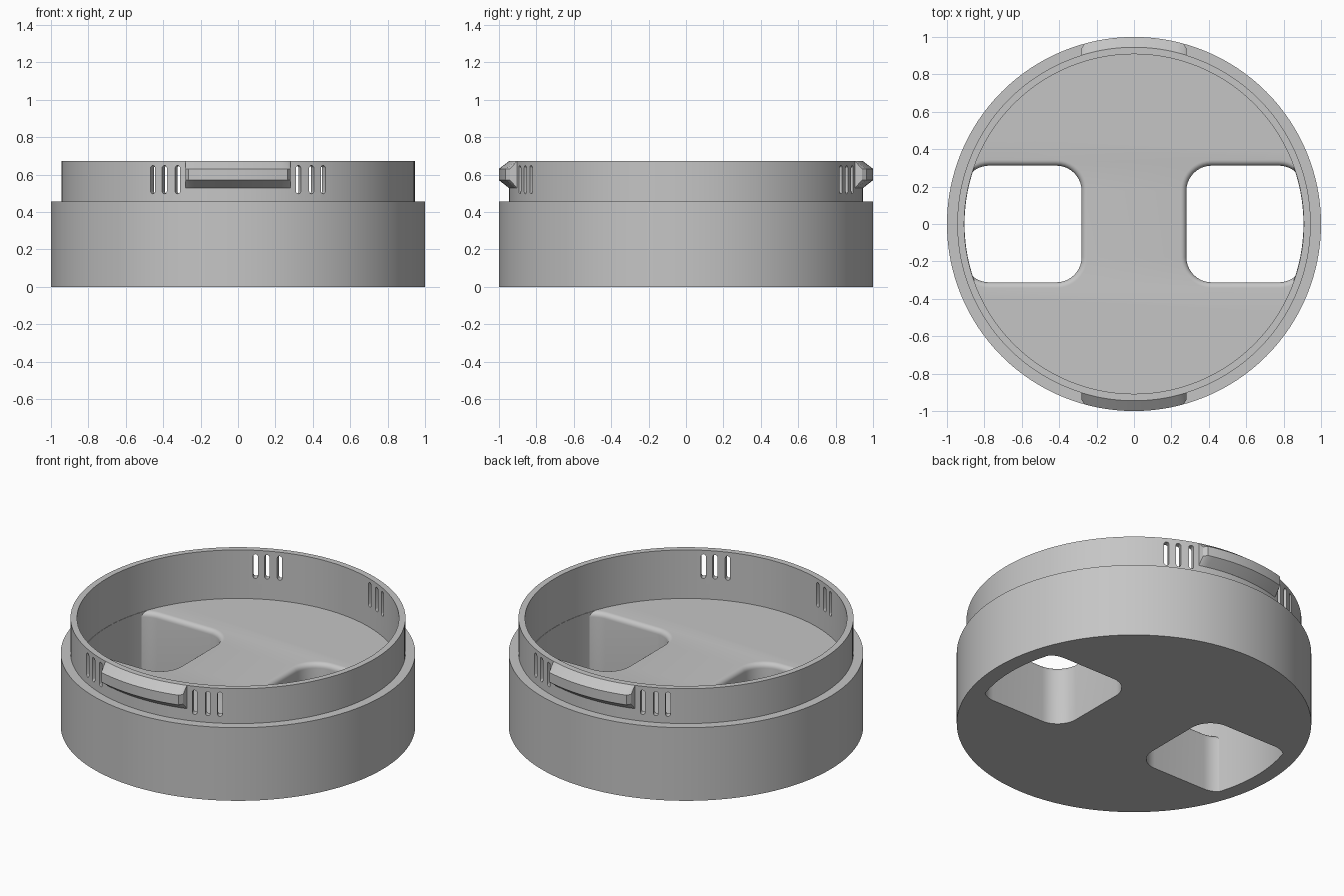
import bpy
import bmesh
from math import sin, cos, pi, radians, sqrt
from mathutils import Matrix

cube = bpy.data.objects.get("Cube")
if cube:
    bpy.data.objects.remove(cube, do_unlink=True)

grey = bpy.data.materials.new("plain grey")
grey.use_nodes = True
colour = (0.56, 0.56, 0.56, 1)
grey.diffuse_color = colour
grey.node_tree.nodes["Principled BSDF"].inputs["Base Color"].default_value = colour

RIM_OUT, RIM_IN, FLOOR, SHOULDER, TOP = 0.945, 0.908, 0.37, 0.455, 0.672


def loft(name, rings):
    """Closed solid through a list of equal-length point rings, capped at both ends."""
    bm = bmesh.new()
    loops = [[bm.verts.new(p) for p in ring] for ring in rings]
    n = len(loops[0])
    for a, b in zip(loops, loops[1:]):
        for i in range(n):
            j = (i + 1) % n
            bm.faces.new((a[i], a[j], b[j], b[i]))
    bm.faces.new(loops[0][::-1])
    bm.faces.new(loops[-1])
    bmesh.ops.recalc_face_normals(bm, faces=bm.faces)
    mesh = bpy.data.meshes.new(name)
    bm.to_mesh(mesh)
    bm.free()
    mesh.materials.append(grey)
    obj = bpy.data.objects.new(name, mesh)
    bpy.context.collection.objects.link(obj)
    return obj


def circle(r, z, n=128):
    return [(r * cos(2 * pi * i / n), r * sin(2 * pi * i / n), z) for i in range(n)]


def activate(obj):
    bpy.ops.object.select_all(action="DESELECT")
    obj.select_set(True)
    bpy.context.view_layer.objects.active = obj


def boolean(obj, cutter, operation):
    """Apply a boolean and throw the cutter away."""
    activate(obj)
    mod = obj.modifiers.new("cut", "BOOLEAN")
    mod.operation, mod.solver, mod.object = operation, "EXACT", cutter
    bpy.ops.object.modifier_apply(modifier=mod.name)
    bpy.data.objects.remove(cutter, do_unlink=True)


def smooth(obj):
    activate(obj)
    bpy.ops.object.shade_smooth_by_angle(angle=radians(30))


# Stepped round body with an open tray on top
profile = [(1, 0), (1, SHOULDER), (RIM_OUT, SHOULDER), (RIM_OUT, TOP),
           (RIM_IN, TOP), (RIM_IN, FLOOR)]
body = loft("round_body", [circle(r, z) for r, z in profile])


# Rounded square openings, flared at the floor and bounded by the rim
def rounded_rect(side, offset, z, steps=10):
    x0, x1, y1, r = 0.28, 0.91, 0.312, 0.135
    corners = [(x1 - r, y1 - r), (x0 + r, y1 - r), (x0 + r, r - y1), (x1 - r, r - y1)]
    ring = []
    for k, (cx, cy) in enumerate(corners):
        for i in range(steps + 1):
            a = (k + i / steps) * pi / 2
            ring.append((side * (cx + (r + offset) * cos(a)), cy + (r + offset) * sin(a), z))
    return ring


FILLET = 0.03
for side in (1, -1):
    rings = [rounded_rect(side, 0, -0.1)]
    for i in range(7):
        a = i / 6 * pi / 2
        rings.append(rounded_rect(side, FILLET * (1 - cos(a)), FLOOR - FILLET * (1 - sin(a))))
    rings.append(rounded_rect(side, FILLET, FLOOR + 0.03))
    opening = loft("opening_cutter", rings)
    bound = loft("bound_cutter", [circle(0.906, -0.2), circle(0.906, 0.6)])
    boolean(opening, bound, "INTERSECT")
    boolean(body, opening, "DIFFERENCE")


# Upright vent slots either side of each grip, front and back
def slot_ring(y, half_width=0.014, low=0.497, high=0.648):
    ring = []
    for centre, start in ((high - half_width, 0), (low + half_width, pi)):
        for i in range(9):
            a = start + pi * i / 8
            ring.append((half_width * cos(a), y, centre + half_width * sin(a)))
    return ring


for facing in (0, 180):
    for angle in (20, 24.6, 28.8):
        for sign in (1, -1):
            slot = loft("slot_cutter", [slot_ring(-0.85), slot_ring(-1.02)])
            slot.data.transform(Matrix.Rotation(radians(facing + sign * angle), 4, "Z"))
            boolean(body, slot, "DIFFERENCE")
smooth(body)

# Curved grips with sloping top and bottom
section = [(0.93, TOP), (RIM_OUT, TOP), (1, 0.63), (1, 0.57), (RIM_OUT, 0.527), (0.93, 0.527)]
HALF = 0.28


def grip_ring(x):
    limit = 1 - max(0, abs(x) - HALF + 0.016) * 1.2
    return [(x, -sqrt(min(r, limit) ** 2 - x * x), z) for r, z in section]


stations = [-HALF] + [(HALF - 0.016) * (i / 8 - 1) for i in range(17)] + [HALF]
for name, turn in (("front_grip", 0), ("back_grip", pi)):
    grip = loft(name, [grip_ring(x) for x in stations])
    grip.data.transform(Matrix.Rotation(turn, 4, "Z"))
    smooth(grip)
